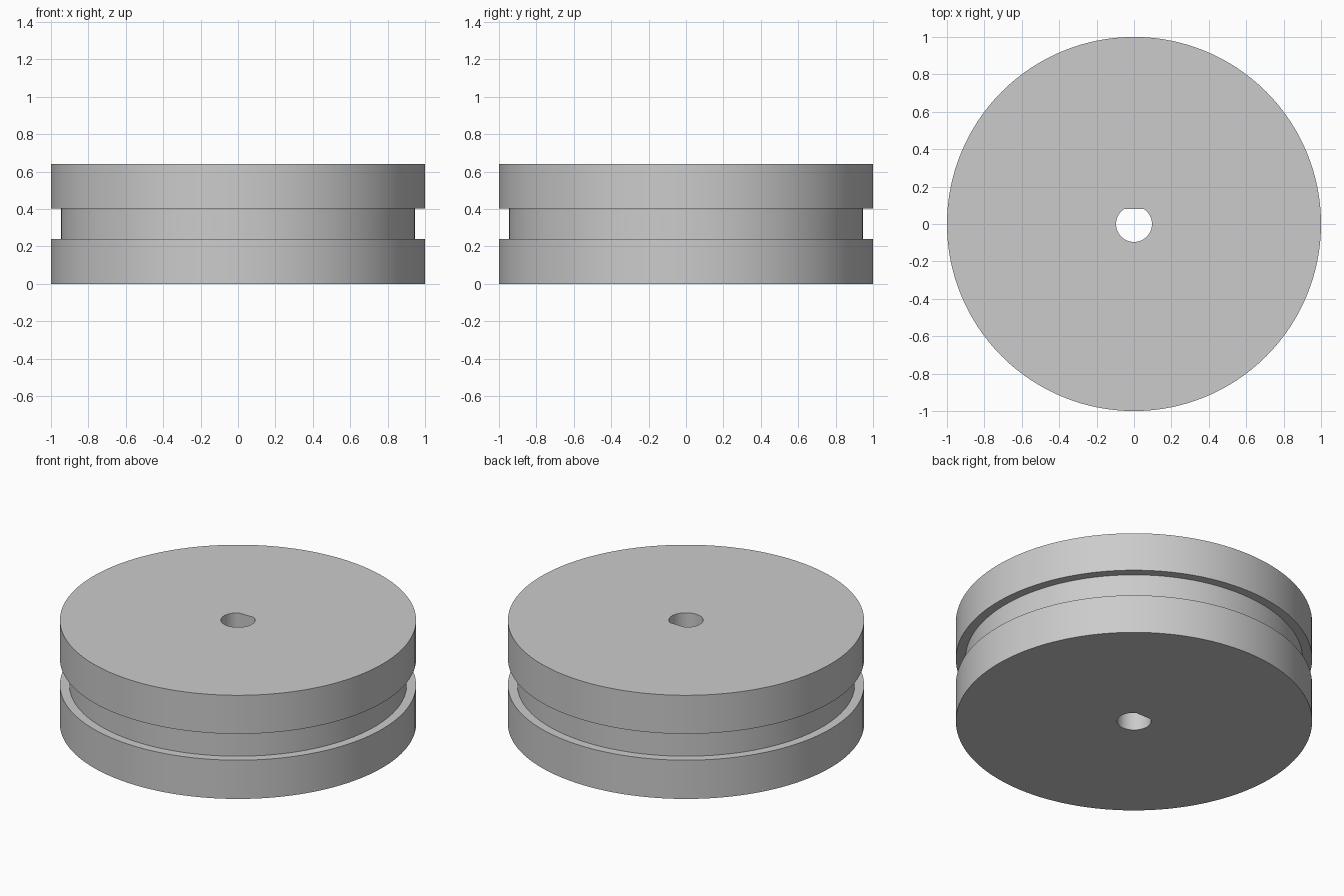
import bpy, bmesh, math

cube = bpy.data.objects.get("Cube")
if cube:
    bpy.data.objects.remove(cube, do_unlink=True)

SIDES = 128
BORE, FLAT = 0.096, 0.08
HEIGHT = 0.642

grey = bpy.data.materials.new("plain grey")
grey.use_nodes = True
colour = (0.6, 0.6, 0.6, 1)
grey.diffuse_color = colour
grey.node_tree.nodes["Principled BSDF"].inputs["Base Color"].default_value = colour

# Outer profile: lower rim, belt groove, upper rim
profile = [(1, 0), (1, 0.24), (0.947, 0.24), (0.947, 0.403), (1, 0.403), (1, HEIGHT),
           (BORE, HEIGHT), (BORE, 0)]

bm = bmesh.new()
rings = []
for radius, z in profile:
    # The bore rings are cut straight at the back for the D-shaped shaft
    limit = FLAT if radius == BORE else radius
    ring = []
    for i in range(SIDES):
        a = math.tau * i / SIDES
        ring.append(bm.verts.new((radius * math.cos(a), min(radius * math.sin(a), limit), z)))
    rings.append(ring)

# Join each ring to the next, closing the profile through the bore
for low, high in zip(rings, rings[1:] + rings[:1]):
    for i in range(SIDES):
        j = (i + 1) % SIDES
        bm.faces.new((low[i], low[j], high[j], high[i]))

mesh = bpy.data.meshes.new("pulley_wheel")
bm.to_mesh(mesh)
bm.free()
mesh.materials.append(grey)
wheel = bpy.data.objects.new("pulley_wheel", mesh)
bpy.context.collection.objects.link(wheel)

# Smooth round walls with sharp rim edges
bpy.ops.object.select_all(action='DESELECT')
wheel.select_set(True)
bpy.context.view_layer.objects.active = wheel
bpy.ops.object.shade_smooth_by_angle(angle=math.radians(30))
